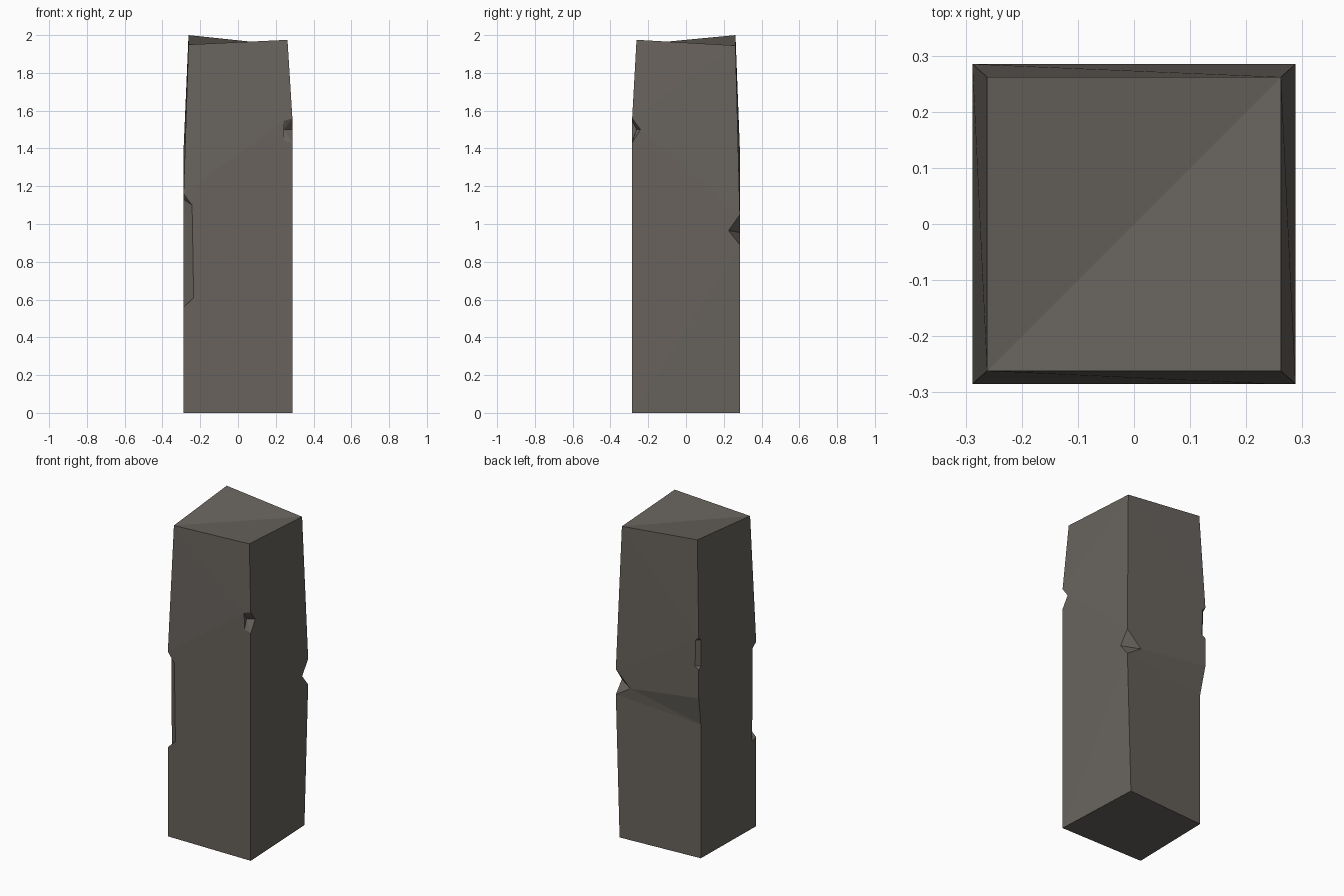
import bpy, bmesh

if "Cube" in bpy.data.objects:
    bpy.data.objects.remove(bpy.data.objects["Cube"])

HX, HY, T = 0.288, 0.285, 0.262   # half sizes of the shaft and of its tapered top

# Corners in order round the shaft. "front" chips lie on the front/back face (offset, z),
# "side" chips on the left/right face; "chip" is the top and bottom of the chip on the edge.
corners = [
    dict(sx=-1, sy=-1, top=1.95, chip=(1.16, 0.56), base=(HX, HY), bend=[],
         front=[(0.045, 1.10), (0.053, 0.61)], side=[(0.035, 1.13), (0.04, 0.55)]),
    dict(sx=1, sy=-1, top=1.975, chip=(1.56, 1.43), base=(HX, HY), bend=[],
         front=[(0.046, 1.545), (0.043, 1.44)], side=[(0.044, 1.50)],
         core=(0.243, -0.262, 1.50)),
    dict(sx=1, sy=1, top=1.945, chip=(1.05, 0.89), base=(0.262, HY), bend=[],
         front=[(0.10, 0.955)], side=[(0.06, 0.965)]),
    dict(sx=-1, sy=1, top=2.0, chip=(1.40, 1.20), base=(0.278, 0.25),
         bend=[(HX, HY, 1.02), (0.278, 0.25, 0.84)],
         front=[(0.022, 1.38), (0.025, 1.215)], side=[(0.022, 1.38), (0.025, 1.215)]),
]

bm = bmesh.new()


def face(verts):
    unique = list(dict.fromkeys(verts))
    if len(unique) > 2:
        bm.faces.new(unique)


# corner edges and their chips
for c in corners:
    sx, sy = c["sx"], c["sy"]

    def vert(x, y, z):
        return bm.verts.new((sx * x, sy * y, z))

    c["t"] = vert(T, T, c["top"])
    a, b = (vert(HX, HY, z) for z in c["chip"])
    low = [vert(*p) for p in c["bend"]]
    c["b"] = vert(*c["base"], 0)
    p = [vert(HX - o, HY, z) for o, z in c["front"]]
    q = [vert(HX, HY - o, z) for o, z in c["side"]]
    c["fchain"] = [c["t"], a, *p, b, *low, c["b"]]
    c["schain"] = [c["t"], a, *q, b, *low, c["b"]]
    if "core" in c:
        m = bm.verts.new(c["core"])
        ring = [a, *p, b, *reversed(q)]
        for i in range(len(ring)):
            face([ring[i], ring[(i + 1) % len(ring)], m])
    else:
        left, right = [a, *p, b], [a, *q, b]
        for i in range(len(left) - 1):
            face([left[i], left[i + 1], right[i + 1], right[i]])

# four sides, each between two neighbouring corner edges
for i, c in enumerate(corners):
    n = corners[(i + 1) % 4]
    key = "fchain" if i % 2 == 0 else "schain"
    face(c[key] + n[key][::-1])

# sloping top and flat base
face([c["t"] for c in corners])
face([c["b"] for c in corners][::-1])

bmesh.ops.recalc_face_normals(bm, faces=bm.faces)
bmesh.ops.triangulate(bm, faces=bm.faces)
mesh = bpy.data.meshes.new("stone_pillar")
bm.to_mesh(mesh)
bm.free()

stone = bpy.data.materials.new("grey brown stone")
stone.diffuse_color = (0.138, 0.124, 0.11, 1)
stone.use_nodes = True
stone.node_tree.nodes["Principled BSDF"].inputs["Base Color"].default_value = stone.diffuse_color
mesh.materials.append(stone)
bpy.context.collection.objects.link(bpy.data.objects.new("stone_pillar", mesh))
